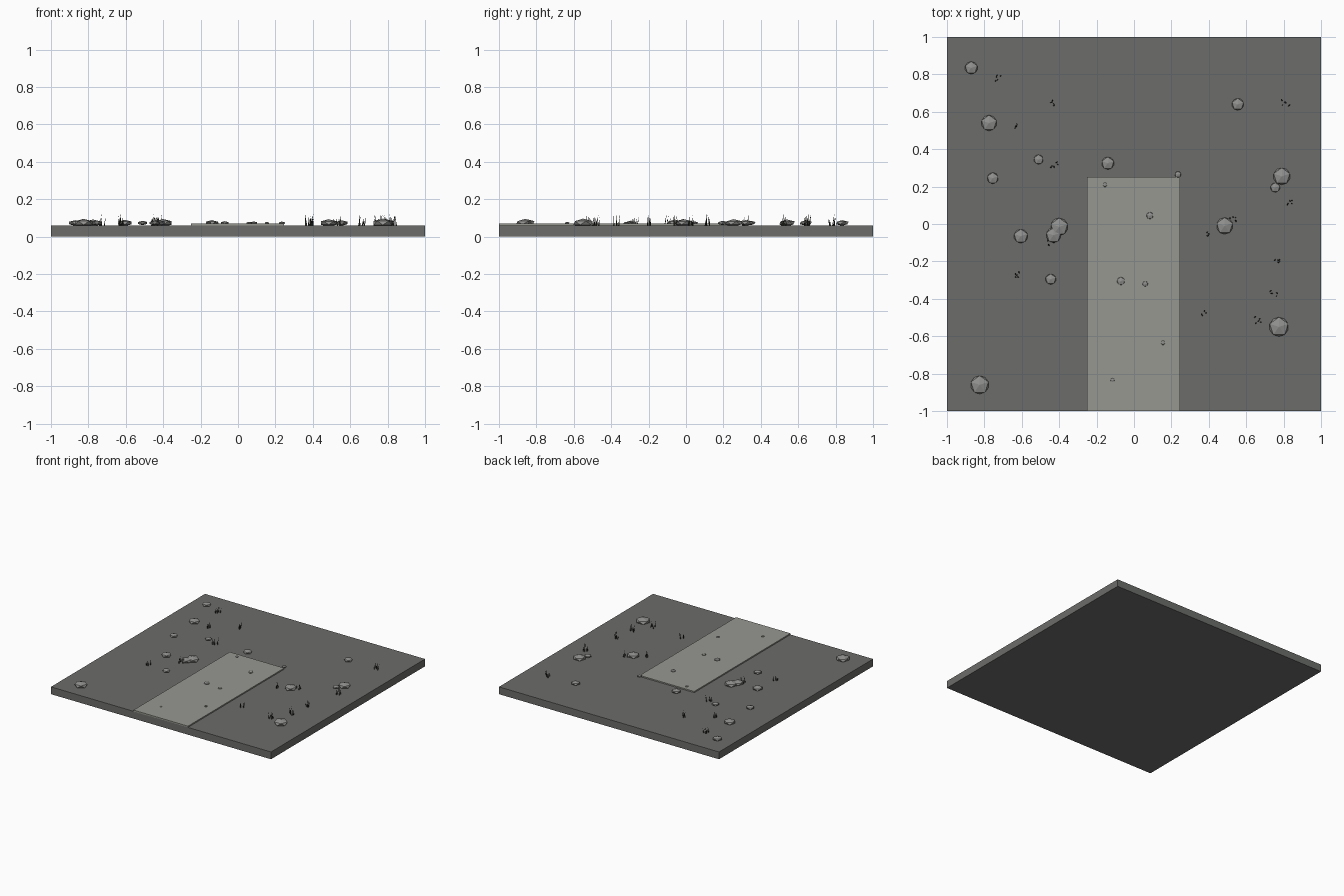
import bpy, bmesh, math, random
from mathutils import Vector, Matrix

if "Cube" in bpy.data.objects:
    bpy.data.objects.remove(bpy.data.objects["Cube"])

random.seed(4)


def material(name, rgb):
    m = bpy.data.materials.new(name)
    m.diffuse_color = (*rgb, 1)
    m.use_nodes = True
    m.node_tree.nodes["Principled BSDF"].inputs["Base Color"].default_value = m.diffuse_color
    return m


GROUND = material("dark earth", (0.15, 0.155, 0.145))
PATH = material("path stone", (0.31, 0.31, 0.285))
ROCK = material("rock grey", (0.28, 0.285, 0.27))
GRASS = material("dark grass", (0.03, 0.035, 0.026))


def finish(name, bm, mat):
    mesh = bpy.data.meshes.new(name)
    bm.to_mesh(mesh)
    bm.free()
    mesh.materials.append(mat)
    bpy.context.collection.objects.link(bpy.data.objects.new(name, mesh))


def box(name, x0, x1, y0, y1, z0, z1, mat):
    bm = bmesh.new()
    mtx = (Matrix.Translation(((x0 + x1) / 2, (y0 + y1) / 2, (z0 + z1) / 2))
           @ Matrix.Diagonal((x1 - x0, y1 - y0, z1 - z0, 1)))
    bmesh.ops.create_cube(bm, size=1, matrix=mtx)
    finish(name, bm, mat)


def stone(name, x, y, r):
    # flattened 20-sided stone, one corner pointing to the back
    bm = bmesh.new()
    mtx = (Matrix.Translation((x, y, 0.073)) @ Matrix.Diagonal((r, r, r * 0.4, 1))
           @ Matrix.Rotation(math.pi / 2, 4, 'Z'))
    bmesh.ops.create_icosphere(bm, subdivisions=1, radius=1, matrix=mtx)
    finish(name, bm, ROCK)


def tuft(name, x, y):
    # a few thin three-sided blades leaning in different directions
    bm = bmesh.new()
    for _ in range(5):
        base = Vector((x + random.uniform(-0.018, 0.018),
                       y + random.uniform(-0.016, 0.016), 0.056))
        lean = Vector((random.uniform(-0.2, 0.2), random.uniform(-0.2, 0.2), 1))
        h = random.uniform(0.04, 0.07)
        turn = lean.to_track_quat('Z', 'Y').to_matrix().to_4x4()
        bmesh.ops.create_cone(
            bm, cap_ends=True, segments=3, radius1=0.004, radius2=0, depth=h,
            matrix=Matrix.Translation(base) @ turn @ Matrix.Translation((0, 0, h / 2)))
    finish(name, bm, GRASS)


# ground tile and path slab
box("ground_tile", -1, 1, -1, 1, 0, 0.06, GROUND)
box("path", -0.25, 0.245, -1, 0.25, 0.055, 0.07, PATH)

# rocks on the ground: x, y, radius
rocks = [(-0.87, 0.835, 0.038), (-0.775, 0.54, 0.047), (-0.755, 0.245, 0.034),
         (-0.51, 0.345, 0.029), (-0.14, 0.325, 0.038), (-0.605, -0.065, 0.042),
         (-0.4, -0.015, 0.053), (-0.43, -0.06, 0.045), (-0.445, -0.295, 0.032),
         (-0.825, -0.86, 0.055), (0.555, 0.64, 0.036), (0.79, 0.255, 0.051),
         (0.755, 0.195, 0.029), (0.485, -0.01, 0.05), (0.775, -0.55, 0.058)]
for i, r in enumerate(rocks):
    stone(f"rock_{i + 1}", *r)

# small pebbles on the path
pebbles = [(-0.155, 0.21, 0.014), (0.085, 0.045, 0.021), (-0.07, -0.305, 0.024),
           (0.06, -0.32, 0.016), (0.155, -0.635, 0.014), (-0.115, -0.835, 0.012),
           (0.235, 0.265, 0.019)]
for i, p in enumerate(pebbles):
    stone(f"pebble_{i + 1}", *p)

# grass tufts
tufts = [(-0.73, 0.78), (-0.43, 0.645), (-0.62, 0.525), (-0.425, 0.315),
         (-0.615, -0.27), (-0.445, -0.105), (0.81, 0.645), (0.53, 0.025),
         (0.835, 0.115), (0.405, -0.055), (0.76, -0.195), (0.745, -0.375),
         (0.37, -0.475), (0.66, -0.515)]
for i, t in enumerate(tufts):
    tuft(f"grass_tuft_{i + 1}", *t)
